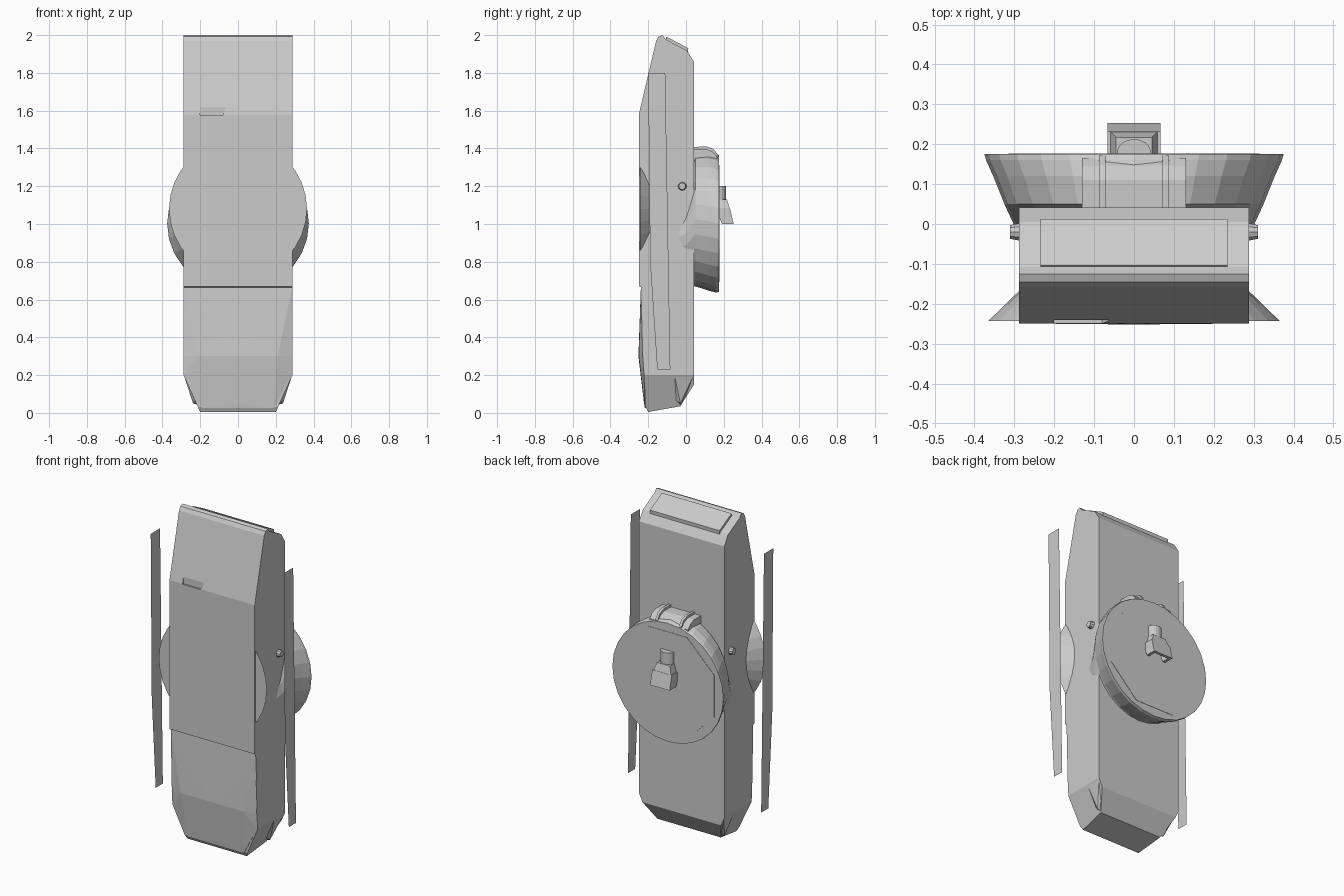
import bpy, bmesh, math
from mathutils import Vector

if "Cube" in bpy.data.objects:
    bpy.data.objects.remove(bpy.data.objects["Cube"])


def finish(name, bm):
    bmesh.ops.recalc_face_normals(bm, faces=bm.faces[:])
    me = bpy.data.meshes.new(name)
    bm.to_mesh(me)
    bm.free()
    ob = bpy.data.objects.new(name, me)
    bpy.context.collection.objects.link(ob)
    return ob


def prism_bm(profile, x0, x1):
    """Extrude a (y, z) profile along x."""
    bm = bmesh.new()
    f = bm.faces.new([bm.verts.new((x0, y, z)) for y, z in profile])
    r = bmesh.ops.extrude_face_region(bm, geom=[f])
    vs = [v for v in r["geom"] if isinstance(v, bmesh.types.BMVert)]
    bmesh.ops.translate(bm, verts=vs, vec=(x1 - x0, 0, 0))
    return bm


def prism(name, profile, x0, x1):
    return finish(name, prism_bm(profile, x0, x1))


def hull(name, pts):
    bm = bmesh.new()
    for p in pts:
        bm.verts.new(p)
    r = bmesh.ops.convex_hull(bm, input=bm.verts[:])
    bmesh.ops.delete(bm, geom=[v for v in bm.verts if not v.link_faces], context="VERTS")
    bmesh.ops.dissolve_limit(bm, angle_limit=0.01, verts=bm.verts[:], edges=bm.edges[:])
    return finish(name, bm)


def loft(name, rings, n, turn=0.0):
    """Elliptic rings (y, centre z, radius x, radius z), capped."""
    bm = bmesh.new()
    loops = []
    for y, c, rx, rz in rings:
        loops.append([bm.verts.new((rx * math.sin(a), y, c + rz * math.cos(a)))
                      for a in (2 * math.pi * i / n + turn for i in range(n))])
    for a, b in zip(loops, loops[1:]):
        for i in range(n):
            j = (i + 1) % n
            bm.faces.new((a[i], a[j], b[j], b[i]))
    bm.faces.new(loops[0])
    bm.faces.new(loops[-1])
    return finish(name, bm)


# Main casing: side profile with the lower corners sliced off
casing = prism_bm([(-.25, 1.58), (-.158, 1.97), (-.145, 1.992), (-.125, 2.0),
                   (-.108, 1.978), (.005, 1.918), (.042, 1.86), (.042, .15),
                   (-.03, .035), (-.2, .005), (-.213, .03), (-.228, .3),
                   (-.238, .665), (-.25, .67)], -.288, .288)
for s in (-1, 1):
    bmesh.ops.bisect_plane(casing, geom=casing.verts[:] + casing.edges[:] + casing.faces[:],
                           plane_co=Vector((s * .288, 0, .2)),
                           plane_no=Vector((s * .2, 0, -.09)).normalized(),
                           clear_outer=True)
    bmesh.ops.holes_fill(casing, edges=casing.edges[:], sides=0)
body = finish("body", casing)

# Shallow notch at the lower edge of the sloped front panel
cutter = hull("notch_cutter", [(x, y, z) for y in (-.3, -.2405)
              for x, z in ((-.2, 1.578), (-.08, 1.578), (-.057, 1.625), (-.2, 1.625))])
cutter.hide_render = True
cutter.hide_viewport = True
mod = body.modifiers.new("notch", "BOOLEAN")
mod.operation = "DIFFERENCE"
mod.object = cutter

# Bulged lower front panel
lower = [(0, -.252, .3), (0, -.222, .05)]
for s in (-1, 1):
    lower += [(s * .287, -.239, .664), (s * .21, -.25, .3), (s * .287, -.229, .3),
              (s * .19, -.218, .025), (s * .287, -.2, .66), (s * .287, -.2, .3),
              (s * .19, -.2, .025), (s * .286, -.222, .205)]
hull("lower_front_panel", lower)

# Thin lid plate on the sloping top
prism("top_plate", [(-.108, 1.97), (-.104, 1.992), (.012, 1.931), (.01, 1.90)], -.235, .235)

# Round front flare that shows past the casing sides
loft("front_flare", [(-.243, 1.08, .365, .365), (-.16, 1.08, .28, .28)], 32)

# Round rear bowl, flattened against the casing
loft("rear_bowl", [(-.04, .93, .288, .24), (0, .95, .302, .28), (.05, 1.025, .325, .355),
                   (.12, 1.015, .353, .368), (.16, 1.005, .371, .368),
                   (.175, 1.003, .375, .362)], 28)
loft("rear_plate", [(.17, 1.003, .34, .335), (.177, 1.003, .34, .335)], 8, math.pi / 8)

# Strap over the top of the bowl with two ribs
prism("bowl_strap", [(.03, 1.2), (.03, 1.395), (.11, 1.395), (.145, 1.38),
                     (.165, 1.355), (.165, 1.2)], -.13, .13)
for s in (-1, 1):
    prism("strap_rib", [(.03, 1.25), (.03, 1.408), (.11, 1.41), (.148, 1.395),
                        (.172, 1.362), (.172, 1.25)], s * .08 - .008, s * .08 + .008)

# Belt clip: rounded stud above a hollow wedge
bm = bmesh.new()
outline = [(-.045, .17)] + [(-.043 * math.cos(a), .178 + .035 * math.sin(a))
           for a in (math.pi * i / 8 for i in range(9))] + [(.045, .17)]
f = bm.faces.new([bm.verts.new((x, y, 1.11)) for x, y in outline])
r = bmesh.ops.extrude_face_region(bm, geom=[f])
bmesh.ops.translate(bm, verts=[v for v in r["geom"] if isinstance(v, bmesh.types.BMVert)],
                    vec=(0, 0, .09))
finish("clip_stud", bm)
hull("clip_top", [(s * x, y, z) for s in (-1, 1) for x, y, z in (
    (.045, .17, 1.13), (.045, .217, 1.13), (.06, .17, 1.08), (.06, .232, 1.08))])
prism("clip_face", [(.21, 1.085), (.232, 1.085), (.253, 1.0), (.235, 1.0)], -.066, .066)
for s in (-1, 1):
    hull("clip_side", [(x * s, y, z) for x in (.048, .066) for y, z in (
        (.17, 1.085), (.23, 1.085), (.25, 1.0), (.19, 1.0), (.17, 1.05))])

# Mirrored side parts: knobs, bottom corner blocks and floating trim strips
for s in (-1, 1):
    bm = bmesh.new()
    bmesh.ops.create_cone(bm, cap_ends=True, segments=10, radius1=.024, radius2=.018, depth=.03)
    for v in bm.verts:
        v.co = Vector((s * (.296 + v.co.z), -.02 + v.co.x, 1.2 + v.co.y))
    finish("side_knob", bm)

    hull("corner_block", [(s * x, y, z) for x, y, z in (
        (.286, -.06, .198), (.286, .04, .198), (.235, .04, .15), (.238, .02, .12),
        (.238, -.03, .05), (.2, -.03, .04), (.215, -.08, .085), (.2, .04, .15))])

    bm = bmesh.new()
    bm.faces.new([bm.verts.new((s * .45, y, z)) for y, z in (
        (-.2, 1.8), (-.11, 1.8), (-.105, 1.5), (-.083, .23), (-.152, .23), (-.19, .8))])
    finish("side_strip", bm)
